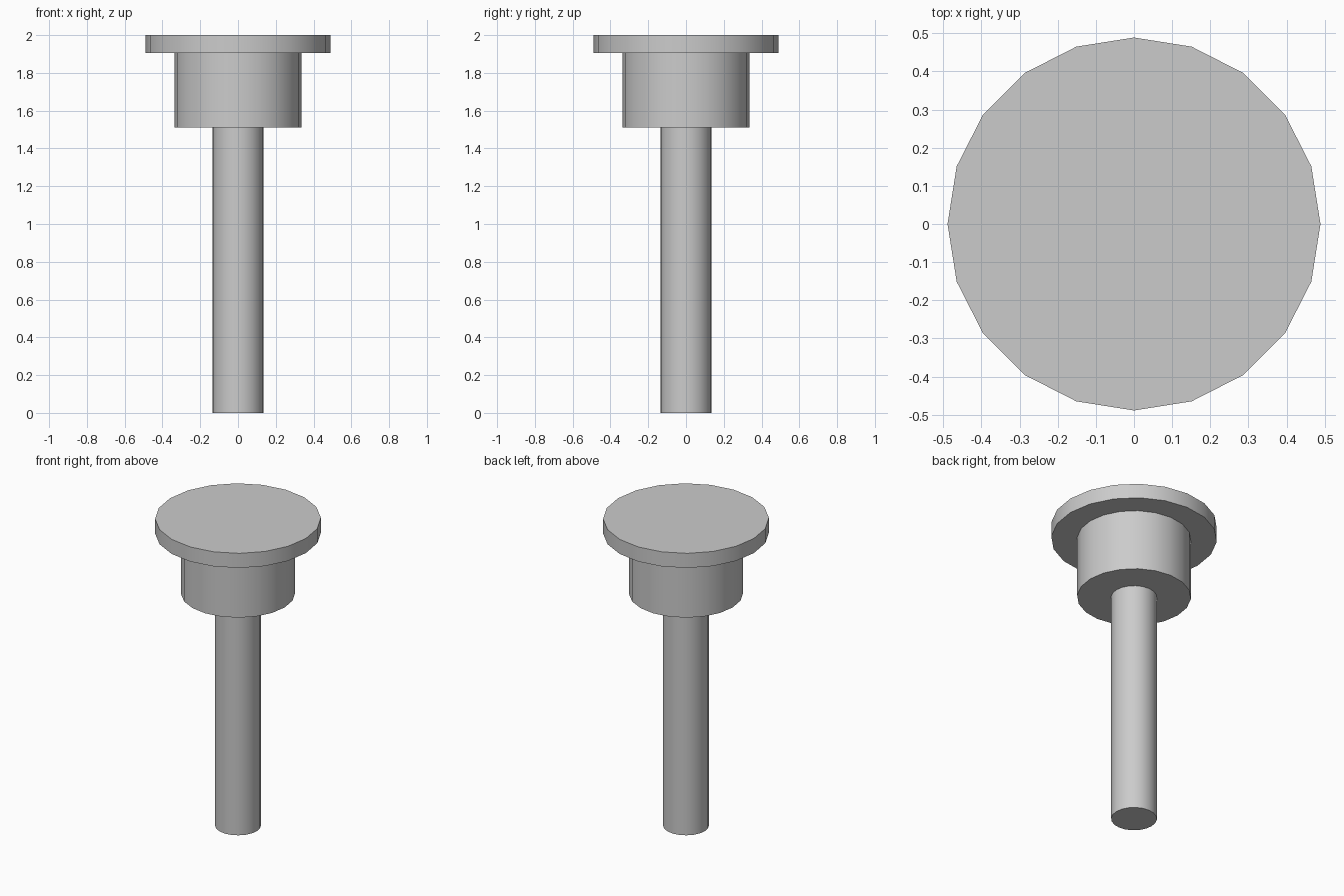
import bpy
import math

if "Cube" in bpy.data.objects:
    bpy.data.objects.remove(bpy.data.objects["Cube"])


def cylinder(name, radius, z0, z1, sides=20):
    """Upright capped cylinder with a corner on the +x axis direction."""
    bpy.ops.mesh.primitive_cylinder_add(
        vertices=sides, radius=radius, depth=z1 - z0, location=(0, 0, (z0 + z1) / 2))
    ob = bpy.context.object
    ob.name = name
    bpy.ops.object.shade_smooth_by_angle(angle=math.radians(30))
    return ob


# Long stem, thicker collar and wide flat cap, stacked on one axis
cylinder("stem", 0.135, 0.0, 1.51)
cylinder("collar", 0.336, 1.51, 1.905)
cylinder("cap", 0.489, 1.905, 2.0)
